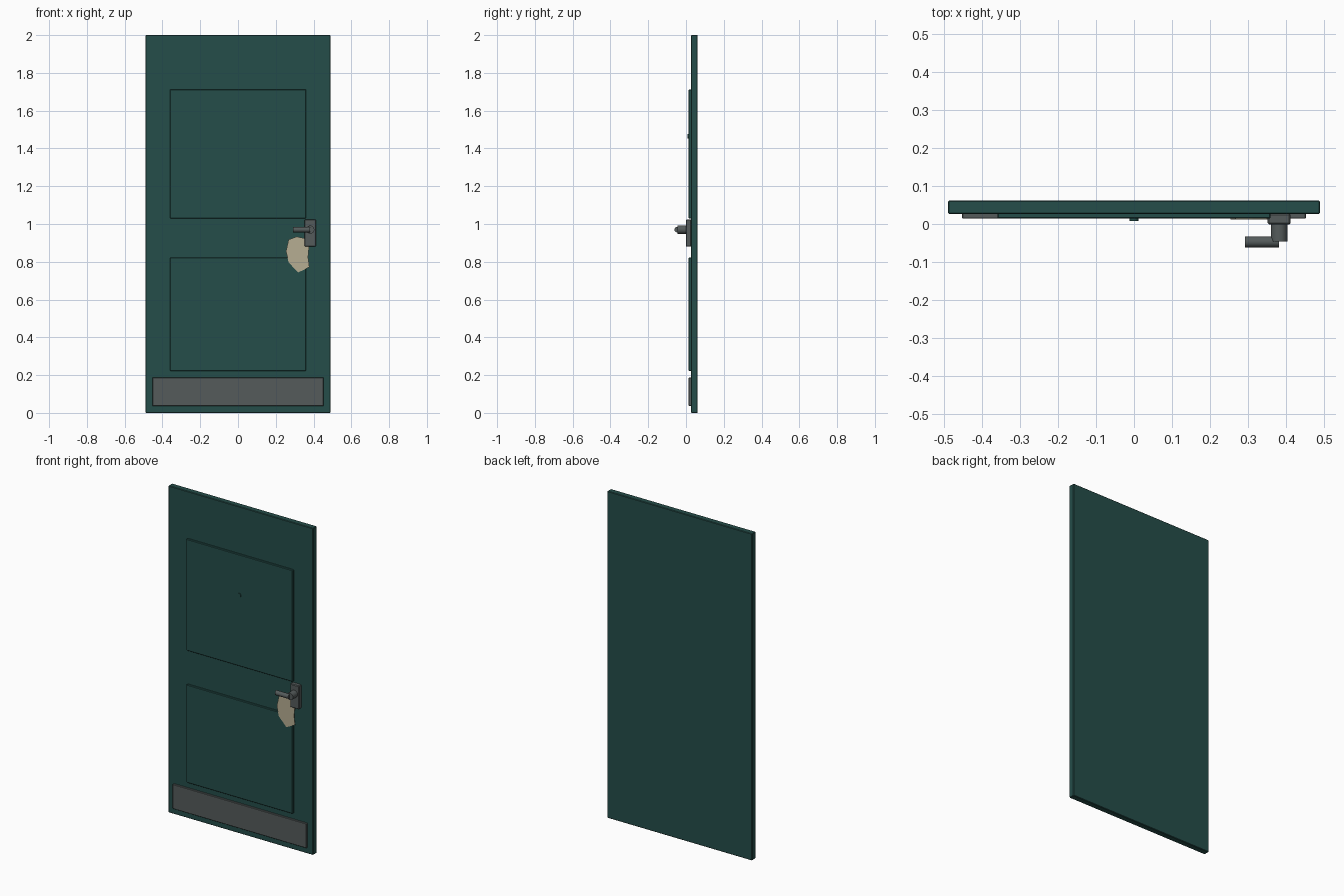
import bpy, bmesh, math
from mathutils import Matrix

if "Cube" in bpy.data.objects:
    bpy.data.objects.remove(bpy.data.objects["Cube"])


def material(name, rgb):
    m = bpy.data.materials.new(name)
    m.diffuse_color = (*rgb, 1)
    m.use_nodes = True
    m.node_tree.nodes["Principled BSDF"].inputs["Base Color"].default_value = m.diffuse_color
    return m


GREEN = material("dark green paint", (0.018, 0.075, 0.067))
STEEL = material("dull steel", (0.09, 0.105, 0.105))
CREAM = material("bare cream patch", (0.47, 0.42, 0.29))


def finish(name, bm, mat):
    bmesh.ops.recalc_face_normals(bm, faces=bm.faces)
    me = bpy.data.meshes.new(name)
    bm.to_mesh(me)
    bm.free()
    me.materials.append(mat)
    ob = bpy.data.objects.new(name, me)
    bpy.context.collection.objects.link(ob)
    return ob


def box(name, x, y, z, mat, bevel=0.0):
    """Box from (min, max) pairs, with an optional chamfer."""
    bm = bmesh.new()
    bmesh.ops.create_cube(bm, size=1)
    for v in bm.verts:
        v.co = [(a + b) / 2 + c * (b - a) for c, (a, b) in zip(v.co, (x, y, z))]
    if bevel:
        bmesh.ops.bevel(bm, geom=bm.edges[:], offset=bevel, segments=1, affect='EDGES')
    return finish(name, bm, mat)


def rod(name, centre, radius, length, axis, mat, sides=16, bevel=0.0):
    """Cylinder along x or y."""
    bm = bmesh.new()
    rot = Matrix.Rotation(math.pi / 2, 4, 'Y' if axis == 'x' else 'X')
    bmesh.ops.create_cone(bm, cap_ends=True, segments=sides, radius1=radius, radius2=radius,
                          depth=length, matrix=Matrix.Translation(centre) @ rot)
    if bevel:
        rims = [e for e in bm.edges if any(len(f.verts) > 4 for f in e.link_faces)]
        bmesh.ops.bevel(bm, geom=rims, offset=bevel, segments=1, affect='EDGES')
    for f in bm.faces:
        f.smooth = len(f.verts) == 4
    ob = finish(name, bm, mat)
    ob.data.set_sharp_from_angle(angle=math.radians(35))
    return ob


# Door leaf
box("door_slab", (-0.49, 0.49), (0.026, 0.062), (0, 2), GREEN, 0.003)

# Raised panels and kick plate
for name, z in (("upper_panel", (1.03, 1.713)), ("lower_panel", (0.222, 0.822))):
    box(name, (-0.36, 0.36), (0.014, 0.03), z, GREEN, 0.003)
box("kick_plate", (-0.453, 0.453), (0.014, 0.03), (0.037, 0.187), STEEL, 0.002)

# Peephole
rod("peephole", (0, 0.014, 1.465), 0.012, 0.011, 'y', GREEN, 12)

# Handle: backplate, neck and lever
box("handle_plate", (0.352, 0.413), (-0.001, 0.028), (0.88, 1.024), STEEL, 0.004)
rod("handle_neck", (0.3825, -0.022, 0.97), 0.022, 0.048, 'y', STEEL)
rod("handle_lever", (0.337, -0.047, 0.97), 0.0145, 0.09, 'x', STEEL)

# Worn patch below the handle, just proud of the lower panel
outline = [(0.268, 0.918), (0.312, 0.933), (0.348, 0.925), (0.378, 0.897), (0.371, 0.825),
           (0.378, 0.772), (0.318, 0.743), (0.268, 0.797), (0.254, 0.855)]
bm = bmesh.new()
patch = bm.faces.new([bm.verts.new((x, 0.012, z)) for x, z in outline])
ext = bmesh.ops.extrude_face_region(bm, geom=[patch])
for v in ext["geom"]:
    if isinstance(v, bmesh.types.BMVert):
        v.co.y += 0.002
for f in [f for f in bm.faces if f is not patch and all(abs(v.co.y - 0.012) < 1e-5 for v in f.verts)]:
    bm.faces.remove(f)
finish("worn_patch", bm, CREAM)
